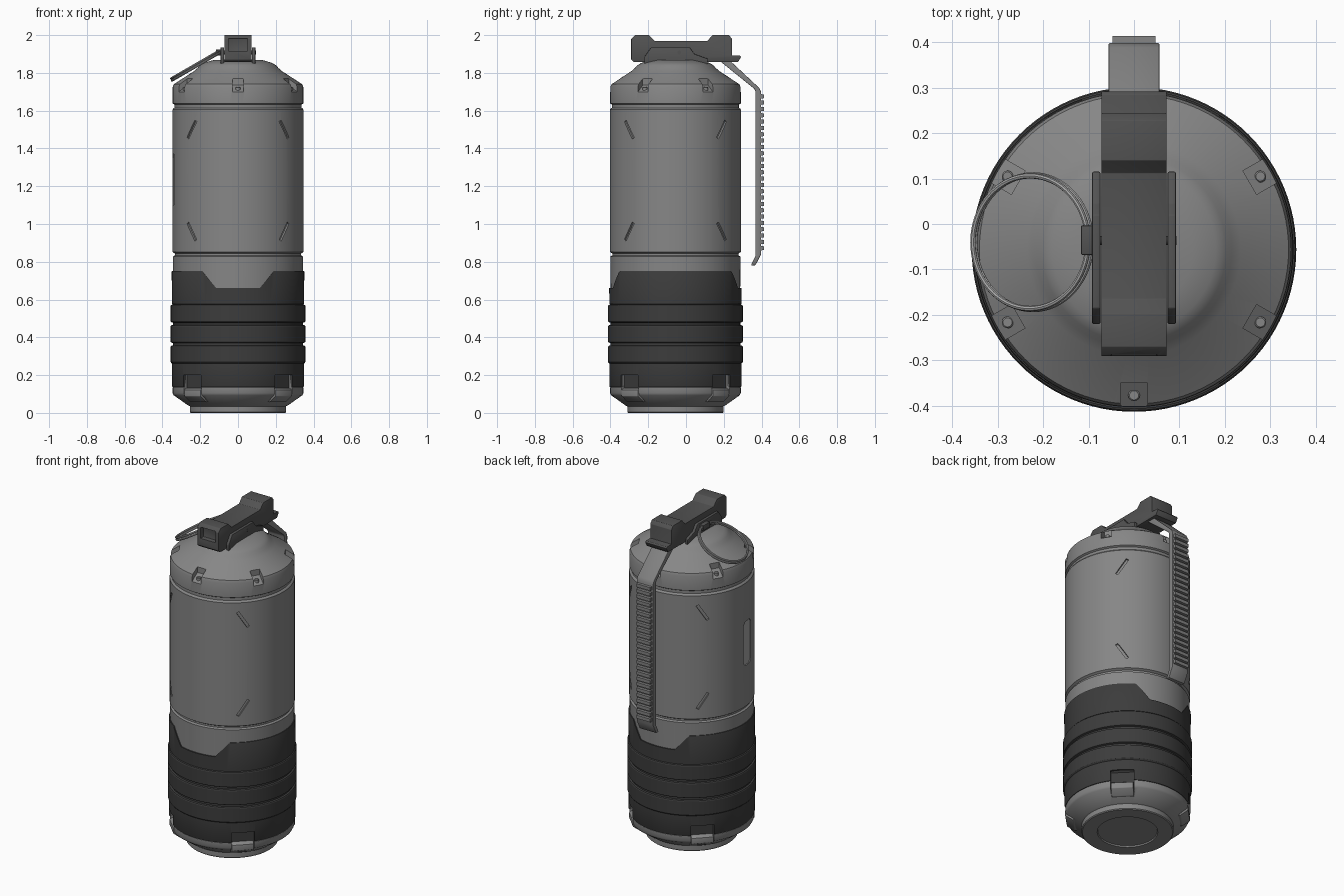
import bpy, bmesh, math
from mathutils import Matrix, Vector

if "Cube" in bpy.data.objects:
    bpy.data.objects.remove(bpy.data.objects["Cube"])

CY = -0.056            # body axis position in y
N = 96
T, R = Matrix.Translation, Matrix.Rotation


def mat(name, v):
    m = bpy.data.materials.new(name)
    m.diffuse_color = (v, v, v, 1)
    m.use_nodes = True
    m.node_tree.nodes["Principled BSDF"].inputs["Base Color"].default_value = m.diffuse_color
    return m


BODY = mat("body_metal", 0.24)
DARK = mat("dark_rubber", 0.045)
HEAD = mat("dark_metal", 0.085)
LEVER = mat("lever_metal", 0.22)
STEEL = mat("steel", 0.38)


def polar(deg):
    """Frame on the body axis whose local +y points radially outward (0 = back)."""
    return T((0, CY, 0)) @ R(math.radians(deg), 4, 'Z')


def finish(bm, name, material=None, bevel=0, cutter=None, hide=False, smooth=True):
    bmesh.ops.remove_doubles(bm, verts=bm.verts, dist=1e-5)
    bmesh.ops.recalc_face_normals(bm, faces=bm.faces)
    me = bpy.data.meshes.new(name)
    bm.to_mesh(me)
    bm.free()
    ob = bpy.data.objects.new(name, me)
    bpy.context.collection.objects.link(ob)
    if material:
        me.materials.append(material)
    bpy.ops.object.select_all(action='DESELECT')
    bpy.context.view_layer.objects.active = ob
    ob.select_set(True)
    if cutter:
        b = ob.modifiers.new("cut", 'BOOLEAN')
        b.object, b.solver = cutter, 'EXACT'
        bpy.ops.object.modifier_apply(modifier="cut")
    if bevel:
        b = ob.modifiers.new("bevel", 'BEVEL')
        b.width, b.segments, b.limit_method = bevel, 2, 'ANGLE'
        bpy.ops.object.modifier_apply(modifier="bevel")
    if hide:
        ob.hide_render = True
        ob.hide_set(True)
    elif smooth:
        bpy.ops.object.shade_smooth_by_angle(angle=math.radians(30))
    return ob


def lathe(bm, profile, closed=False, n=N, m=None):
    m = m or T((0, CY, 0))
    rings = [[bm.verts.new(m @ Vector((r * math.cos(2 * math.pi * i / n), r * math.sin(2 * math.pi * i / n), z)))
              for i in range(n)] for r, z in profile]
    pairs = list(zip(rings, rings[1:])) + ([(rings[-1], rings[0])] if closed else [])
    for a, b in pairs:
        for i in range(n):
            j = (i + 1) % n
            bm.faces.new((a[i], a[j], b[j], b[i]))


def prism(bm, pts, w, m=Matrix(), x0=0):
    """Polygon in the local yz plane, extruded to x0 +- w/2."""
    a, b = [[bm.verts.new(m @ Vector((x0 + s * w / 2, y, z))) for y, z in pts] for s in (-1, 1)]
    bm.faces.new(a)
    bm.faces.new(b[::-1])
    for i in range(len(pts)):
        j = (i + 1) % len(pts)
        bm.faces.new((a[i], b[i], b[j], a[j]))


def rect(y0, y1, z0, z1):
    return [(y0, z0), (y1, z0), (y1, z1), (y0, z1)]


# Body cutters: six shoulder pockets, eight slanted slits, one side window, four base pockets
bm = bmesh.new()
for k in range(6):
    prism(bm, [(0.294, 1.735), (0.40, 1.66), (0.40, 1.80), (0.294, 1.80)], 0.06, polar(60 * k))
for a, s in ((-135, 1), (-45, -1), (45, 1), (135, -1)):
    for z, f in ((1.50, 1), (0.96, -1)):
        prism(bm, rect(-0.012, 0.03, -0.055, 0.055), 0.016,
              polar(a) @ T((0, 0.346, z)) @ R(math.radians(33 * s * f), 4, 'Y'))
WINDOW = [(-0.042, 1.12), (-0.025, 1.10), (0.025, 1.10), (0.042, 1.12),
          (0.042, 1.35), (0.025, 1.37), (-0.025, 1.37), (-0.042, 1.35)]
prism(bm, WINDOW, 0.06, polar(98) @ T((0, 0.366, 0)) @ R(math.radians(90), 4, 'Z'))
for a in (45, 135, 225, 315):
    prism(bm, rect(0.305, 0.42, 0.05, 0.20), 0.13, polar(a))
body_cut = finish(bm, "body_cutter", hide=True)

# Canister body
bm = bmesh.new()
lathe(bm, [(0, 0.008), (0.165, 0.008), (0.168, 0), (0.25, 0), (0.255, 0.005), (0.255, 0.035), (0.265, 0.04),
           (0.34, 0.093), (0.346, 0.105), (0.346, 0.135), (0.337, 0.14), (0.337, 0.64), (0.343, 0.65),
           (0.345, 0.828), (0.334, 0.834), (0.334, 0.844), (0.347, 0.852), (0.347, 1.605), (0.342, 1.612),
           (0.336, 1.615), (0.336, 1.632), (0.346, 1.638), (0.346, 1.725), (0.34, 1.74), (0.235, 1.808),
           (0.215, 1.825), (0.203, 1.838), (0.193, 1.846), (0.18, 1.853), (0.13, 1.868), (0, 1.872)])
finish(bm, "canister_body", BODY, cutter=body_cut)

# Screws in the shoulder pockets
bm = bmesh.new()
for k in range(6):
    lathe(bm, [(0, 1.68), (0.013, 1.68), (0.013, 1.722), (0.010, 1.725), (0, 1.725)], n=16, m=polar(60 * k) @ T((0, 0.321, 0)))
finish(bm, "shoulder_screws", BODY)

# Rubber sleeve: notched at front and back, pocketed at the base
bm = bmesh.new()
side = [(-0.21, 0.78), (-0.19, 0.752), (-0.115, 0.66), (0.115, 0.66), (0.19, 0.752), (0.21, 0.78)]
prism(bm, side, 1.2, R(math.radians(90), 4, 'Z'))
for a in (45, 135, 225, 315):
    prism(bm, rect(0.30, 0.42, 0.05, 0.20), 0.13, polar(a))
sleeve_cut = finish(bm, "sleeve_cutter", hide=True)
prof = [(0.33, 0.137), (0.347, 0.137), (0.35, 0.143), (0.35, 0.262)]
for z in (0.265, 0.373, 0.481):
    prof += [(0.354, z), (0.357, z + 0.005), (0.357, z + 0.085), (0.354, z + 0.09), (0.344, z + 0.093), (0.344, z + 0.104)]
prof[-1] = (0.35, 0.576)
prof += [(0.351, 0.747), (0.349, 0.751), (0.33, 0.751)]
bm = bmesh.new()
lathe(bm, prof, closed=True)
finish(bm, "rubber_sleeve", DARK, cutter=sleeve_cut)

# Dark liners and lugs in the base pockets
bm = bmesh.new()
for a in (45, 135, 225, 315):
    prism(bm, [(0.29, 0.12), (0.315, 0.12), (0.315, 0.202), (0.29, 0.202)], 0.13, polar(a))
finish(bm, "pocket_liners", DARK)
bm = bmesh.new()
for a in (45, 135, 225, 315):
    prism(bm, [(0.25, 0.06), (0.30, 0.058), (0.342, 0.088), (0.342, 0.122), (0.325, 0.132), (0.25, 0.132)], 0.124, polar(a))
finish(bm, "base_lugs", BODY, bevel=0.003)

# Fuse head with a recessed front opening
bm = bmesh.new()
prism(bm, rect(-0.35, -0.262, 1.915, 1.982), 0.10)
head_cut = finish(bm, "head_cutter", hide=True)
bm = bmesh.new()
prism(bm, [(-0.29, 1.87), (-0.275, 1.857), (0.275, 1.857), (0.292, 1.885), (0.285, 1.893), (0.243, 1.893),
           (0.243, 1.98), (0.228, 2.0), (0.14, 2.0), (0.112, 1.968), (-0.165, 1.968), (-0.197, 2.0),
           (-0.27, 2.0), (-0.29, 1.98)], 0.144)
finish(bm, "fuse_head", HEAD, bevel=0.004, cutter=head_cut)

# Side cheeks holding the head
bm = bmesh.new()
for s in (-1, 1):
    prism(bm, [(-0.22, 1.84), (-0.22, 1.885), (-0.185, 1.935), (0.02, 1.935), (0.045, 1.90), (0.115, 1.875), (0.115, 1.84)],
          0.018, x0=0.083 * s)
finish(bm, "head_cheeks", HEAD, bevel=0.003)

# Safety lever strip and its grip ridges
bm = bmesh.new()
prism(bm, [(0.18, 1.862), (0.362, 1.715), (0.368, 1.70), (0.368, 0.83), (0.345, 0.785), (0.348, 0.78), (0.368, 0.782),
           (0.398, 0.84), (0.398, 1.70), (0.388, 1.72), (0.24, 1.858)], 0.112)
finish(bm, "safety_lever", LEVER, bevel=0.003)
bm = bmesh.new()
for i in range(25):
    z = 0.86 + i * 0.0335
    prism(bm, [(0.39, z), (0.413, z + 0.002), (0.413, z + 0.022), (0.39, z + 0.024)], 0.094)
finish(bm, "lever_ridges", LEVER)

# Pull ring: two stacked coils of wire, tilted along the shoulder
bm = bmesh.new()
tilt = T((-0.225, -0.04, 1.838)) @ R(math.radians(-30), 4, 'Y')
for dz, rad in ((-0.006, 0.148), (0.006, 0.146)):
    lathe(bm, [(rad + 0.006 * math.cos(t * math.pi / 4), dz + 0.006 * math.sin(t * math.pi / 4)) for t in range(8)],
          closed=True, n=64, m=tilt)
finish(bm, "pull_ring", STEEL)

# Pin clip and the pin through the head
bm = bmesh.new()
prism(bm, rect(-0.068, -0.003, 1.892, 1.925), 0.04, x0=-0.097)
finish(bm, "pin_clip", HEAD, bevel=0.004)
bm = bmesh.new()
lathe(bm, [(0, -0.094), (0.01, -0.094), (0.01, 0.094), (0, 0.094)], n=16, m=T((0, -0.036, 1.908)) @ R(math.radians(90), 4, 'Y'))
finish(bm, "safety_pin", HEAD)

# Inlay plate in the side window
bm = bmesh.new()
prism(bm, WINDOW, 0.012, polar(98) @ T((0, 0.334, 0)) @ R(math.radians(90), 4, 'Z'))
finish(bm, "window_plate", STEEL)
